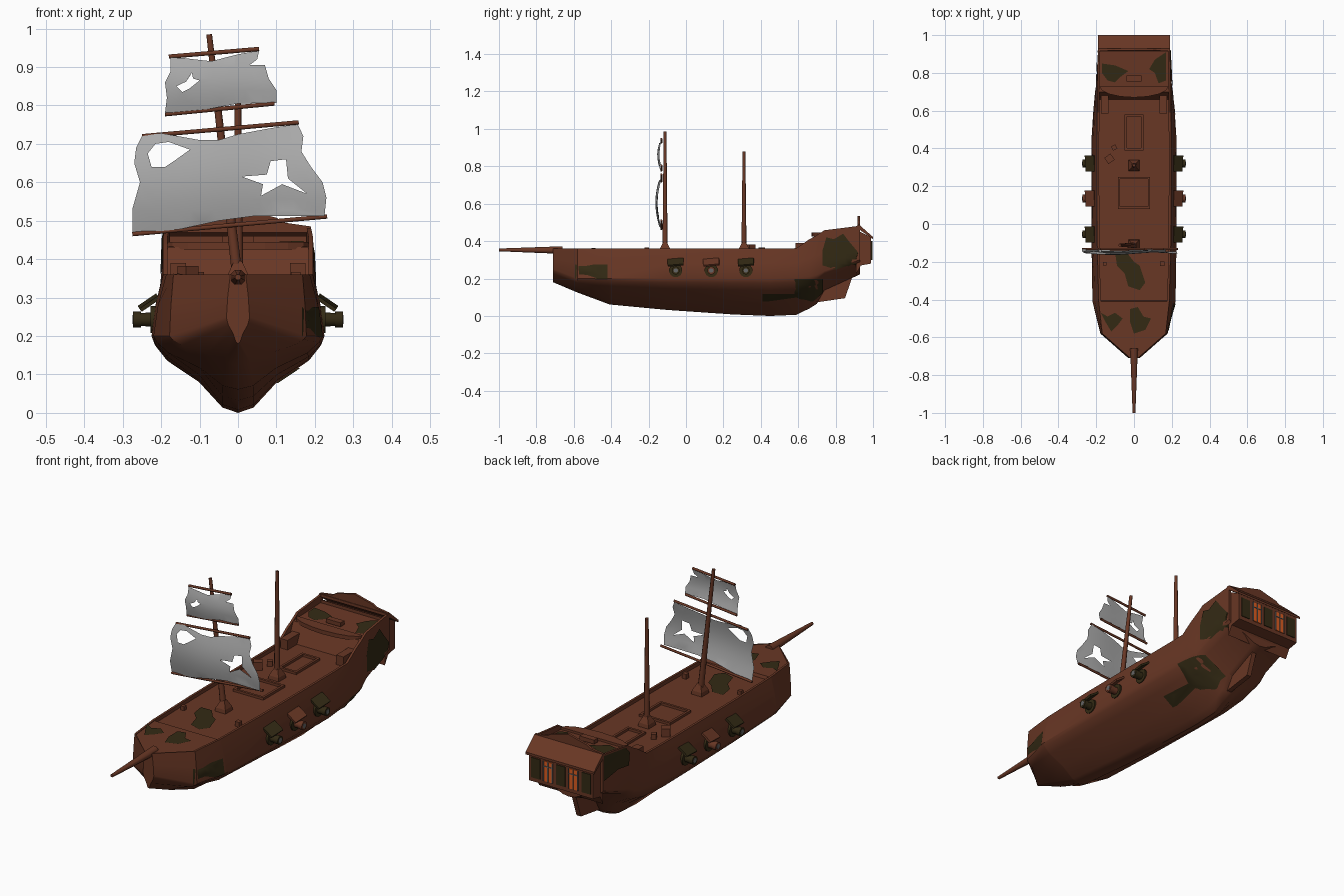
import bpy, bmesh, math
from mathutils import Vector, Matrix
from mathutils.bvhtree import BVHTree
from mathutils.geometry import delaunay_2d_cdt

if "Cube" in bpy.data.objects:
    bpy.data.objects.remove(bpy.data.objects["Cube"])


def mat(name, r, g, b):
    m = bpy.data.materials.new(name)
    m.diffuse_color = (r, g, b, 1)
    m.use_nodes = True
    m.node_tree.nodes["Principled BSDF"].inputs["Base Color"].default_value = m.diffuse_color
    return m


WOOD = mat("red brown wood", 0.14, 0.038, 0.018)
MOSS = mat("dark moss", 0.033, 0.023, 0.007)
SAIL = mat("grey canvas", 0.42, 0.42, 0.42)
GLOW = mat("orange glass", 0.72, 0.11, 0.015)
IRON = mat("grey iron", 0.13, 0.13, 0.13)


def make(name, verts, faces, m, smooth=None):
    me = bpy.data.meshes.new(name)
    me.from_pydata([tuple(v) for v in verts], [], faces)
    bm = bmesh.new()
    bm.from_mesh(me)
    bmesh.ops.recalc_face_normals(bm, faces=bm.faces)
    bm.to_mesh(me)
    bm.free()
    me.materials.append(m)
    if smooth:
        me.shade_smooth()
        me.set_sharp_from_angle(angle=math.radians(smooth))
    ob = bpy.data.objects.new(name, me)
    bpy.context.collection.objects.link(ob)
    return ob


def box(name, c, size, m, rot=(0, 0, 0)):
    v = [(x * size[0] / 2, y * size[1] / 2, z * size[2] / 2)
         for x in (-1, 1) for y in (-1, 1) for z in (-1, 1)]
    f = [(0, 1, 3, 2), (4, 6, 7, 5), (0, 4, 5, 1), (2, 3, 7, 6), (0, 2, 6, 4), (1, 5, 7, 3)]
    ob = make(name, v, f, m)
    ob.location, ob.rotation_euler = c, rot
    return ob


def rod(name, a, b, r1, r2, m, n=8):
    a, b = Vector(a), Vector(b)
    q = (b - a).to_track_quat('Z', 'Y')
    v = [p + q @ Vector((r * math.cos(t), r * math.sin(t), 0)) for p, r in ((a, r1), (b, r2))
         for t in [2 * math.pi * (i + .5) / n for i in range(n)]]
    f = [(i, (i + 1) % n, n + (i + 1) % n, n + i) for i in range(n)]
    return make(name, v, f + [tuple(range(n)), tuple(range(n, 2 * n))], m, 50)


def prism(name, pts, lo, hi, axis, m):
    """Extrude a 2D profile along an axis."""
    def put(p, d):
        q = list(p)
        q.insert(axis, d)
        return q
    n = len(pts)
    v = [put(p, lo) for p in pts] + [put(p, hi) for p in pts]
    f = [(i, (i + 1) % n, n + (i + 1) % n, n + i) for i in range(n)]
    return make(name, v, f + [tuple(range(n)), tuple(range(n, 2 * n))], m)


def inside(p, loop):
    hit = False
    for a, b in zip(loop, loop[1:] + loop[:1]):
        if (a[1] > p[1]) != (b[1] > p[1]) and p[0] < (b[0] - a[0]) * (p[1] - a[1]) / (b[1] - a[1]) + a[0]:
            hit = not hit
    return hit


def sheet(name, outline, holes, step, to3d, m):
    """Triangulated 2D outline with holes, mapped onto a 3D surface."""
    pts, edges = [], []
    for loop in [outline] + holes:
        s = len(pts)
        pts += [Vector(p) for p in loop]
        edges += [(s + i, s + (i + 1) % len(loop)) for i in range(len(loop))]
    us, vs = [p[0] for p in outline], [p[1] for p in outline]
    for i in range(1, int((max(us) - min(us)) / step) + 1):
        for j in range(1, int((max(vs) - min(vs)) / step) + 1):
            pts.append(Vector((min(us) + i * step, min(vs) + j * step)))
    res = delaunay_2d_cdt(pts, edges, [], 0, 1e-5)
    keep = []
    for f in res[2]:
        c = sum((res[0][i] for i in f), Vector((0, 0))) / len(f)
        if inside(c, outline) and not any(inside(c, h) for h in holes):
            keep.append(tuple(f))
    ob = make(name, [to3d(p[0], p[1]) for p in res[0]], keep, m, 60)
    bm = bmesh.new()
    bm.from_mesh(ob.data)
    bmesh.ops.delete(bm, geom=[v for v in bm.verts if not v.link_faces], context='VERTS')
    bm.to_mesh(ob.data)
    bm.free()
    return ob


# Hull: lofted stations (y, keel z, widest z, half width, rail z, rail half width, deck z)
stations = [(-.71, .18, .25, .03, .36, .02, .357), (-.58, .125, .2, .178, .36, .168, .357),
            (-.41, .062, .2, .22, .36, .187, .357), (-.405, .061, .2, .22, .36, .187, .342),
            (-.1, .032, .2, .225, .36, .195, .342), (.25, .008, .2, .225, .36, .196, .342),
            (.45, 0, .2, .225, .36, .196, .342), (.59, .006, .205, .216, .362, .195, .342),
            (.66, .04, .21, .21, .41, .195, .342), (.7, .065, .22, .206, .432, .195, .432),
            (.74, .135, .24, .2, .458, .195, .434), (.93, .222, .3, .19, .482, .19, .445)]
belly = [(0, 0), (.18, .07), (.45, .4), (.82, .68), (.96, .88), (1, 1)]
verts, faces = [], []
for y, k, zw, w, zr, wr, zd in stations:
    half = [(w * a, k + (zw - k) * b) for a, b in belly]
    half += [(w + (wr - w) * .35, zw + (zr - zw) * .5), (wr, zr), (wr * .94, zr), (wr * .94, zd), (0, zd)]
    ring = half + [(-x, z) for x, z in half[-2:0:-1]]
    verts += [(x, y, z) for x, z in ring]
n = len(ring)
for s in range(len(stations) - 1):
    faces += [(s * n + i, s * n + (i + 1) % n, (s + 1) * n + (i + 1) % n, (s + 1) * n + i) for i in range(n)]
faces += [tuple(range(n)), tuple(range(len(verts) - n, len(verts)))]
hull = make("hull", verts, faces, WOOD, 32)
hm = bmesh.new()
hm.from_mesh(hull.data)
tree = BVHTree.FromBMesh(hm)
hm.free()


# Moss patches, projected onto the hull
def on_hull(origin, direction):
    p, nrm = tree.ray_cast(Vector(origin), Vector(direction))[:2]
    if p is None:
        p, nrm = tree.find_nearest(Vector(origin) + Vector(direction) * .85)[:2]
    if nrm.dot(Vector(direction)) > 0:
        nrm = -nrm
    return p + nrm * .004


side_patches = [(1, [(-.59, .2), (-.42, .2), (-.42, .275), (-.59, .275)]),
                (1, [(.41, .08), (.68, .08), (.73, .13), (.73, .2), (.58, .2), (.58, .12), (.41, .12)]),
                (1, [(.73, .27), (.8, .25), (.86, .27), (.92, .255), (.92, .34), (.87, .4), (.84, .44),
                     (.79, .41), (.75, .42), (.73, .35)]),
                (-1, [(.74, .36), (.82, .37), (.925, .35), (.925, .475), (.76, .455), (.73, .42)])]
for s, o in side_patches:
    sheet("side_moss", o, [], .03, lambda u, v, s=s: on_hull((s, u, v), (-s, 0, 0)), MOSS)
deck_patches = [[(-.175, -.47), (-.14, -.49), (-.1, -.47), (-.06, -.5), (-.09, -.54), (-.12, -.57), (-.15, -.52)],
                [(-.02, -.45), (.02, -.44), (.05, -.49), (.09, -.5), (.06, -.56), (0, -.58), (-.02, -.52)],
                [(-.1, -.15), (-.04, -.15), (.0, -.2), (.03, -.22), (.06, -.31), (.03, -.35), (-.03, -.33),
                 (-.05, -.26), (-.09, -.22)],
                [(-.17, .85), (-.1, .84), (-.03, .81), (-.07, .78), (-.1, .75), (-.14, .76), (-.17, .8)],
                [(.08, .82), (.11, .87), (.17, .91), (.17, .76), (.13, .745), (.11, .8)]]
for o in deck_patches:
    sheet("deck_moss", o, [], .04, lambda u, v: on_hull((u, v, 1), (0, 0, -1)), MOSS)

# Quarterdeck lip with curved front edge, and side steps
arc = [(.184 * math.sin(t), .73 - .06 * math.cos(t)) for t in [math.pi * (i / 8 - .5) for i in range(9)]]
prism("quarterdeck_lip", arc, .425, .445, 2, WOOD)
for s in (-1, 1):
    box("side_step", (s * .155, .65, .365), (.04, .13, .05), WOOD)
box("quarterdeck_bench", (0, .77, .45), (.08, .03, .02), WOOD)

# Stern gallery, roof, crest and windows
prism("stern_gallery", [(.91, .225), (.935, .27), (.99, .28), (.99, .42), (.91, .46)], -.178, .178, 0, WOOD)
prism("gallery_roof", [(.915, .47), (1, .41), (1, .422), (.93, .484), (.915, .484)], -.19, .19, 0, WOOD)
crest = [(-.19, .47), (-.19, .485), (-.12, .495), (-.1, .508), (-.05, .52), (0, .533)]
crest += [(-x, z) for x, z in crest[-2::-1]]
prism("stern_crest", crest, .918, .93, 1, WOOD)
for i in range(5):
    x = -.14 + .07 * i
    lit = i % 2 == 1
    box("stern_window" if lit else "stern_panel", (x, .991, .35), (.05, .006, .1), GLOW if lit else MOSS)
    if lit:
        for d in (-.025, 0, .025):
            box("window_bar", (x + d, .994, .35), (.004, .006, .1), IRON)
        box("window_crossbar", (x, .994, .375), (.05, .006, .004), IRON)
prism("rudder", [(.68, .07), (.85, .095), (.89, .21), (.73, .22)], -.012, .012, 0, WOOD)

# Cannons with ports and tilted lids
for s in (-1, 1):
    for i, y in enumerate((-.055, .135, .32)):
        rod("cannon_port", (s * .19, y, .243), (s * .228, y, .243), .036, .036, MOSS, 12)
        c = WOOD if i == 1 else MOSS
        rod("cannon_barrel", (s * .2, y, .243), (s * .268, y, .243), .02, .017, c, 12)
        rod("cannon_muzzle", (s * .252, y, .243), (s * .273, y, .243), .021, .021, c, 12)
        rod("cannon_bore", (s * .27, y, .243), (s * .274, y, .243), .012, .012, IRON, 12)
        box("port_lid", (s * .232, y, .287), (.058, .085, .01), c, (.1, s * .6, 0))

# Masts, collars and bowsprit
for name, y, top in (("foremast", -.112, (-.075, -.112, .985)), ("mainmast", .31, (0, .31, .88))):
    rod(name, (0, y, .34), top, .015, .008, WOOD)
    rod(name + "_collar", (0, y, .34), (0, y, .36), .042, .038, WOOD, 4)
    rod(name + "_flare", (0, y, .36), (0, y, .395), .038, .014, WOOD, 4)
rod("bowsprit", (0, -.66, .352), (0, -1, .353), .022, .008, WOOD)

# Deck hatches and loose crates
for y, w, l in ((.165, .17, .17), (.485, .1, .19)):
    for s in (-1, 1):
        box("hatch_side", (s * (w / 2 - .006), y, .346), (.012, l, .016), WOOD)
        box("hatch_end", (0, y + s * (l / 2 - .006), .346), (w, .012, .016), WOOD)
for x, y, d, r in ((-.13, .345, .04, .6), (-.105, .405, .025, .5), (.15, -.21, .024, 0), (-.155, -.21, .02, 0)):
    box("crate", (x, y, .342 + d / 2), (d, d, d), WOOD, (0, 0, r))

# Torn sails and their yards
lower = [(-.25, .72), (-.2, .728), (-.1, .71), (-.05, .71), (0, .725), (.08, .74), (.155, .752), (.17, .72),
         (.165, .68), (.19, .64), (.22, .6), (.23, .56), (.225, .512), (.04, .512), (-.05, .5), (-.15, .478),
         (-.275, .466), (-.275, .53), (-.255, .6), (-.27, .65), (-.265, .69)]
lower_holes = [[(-.235, .675), (-.215, .7), (-.18, .705), (-.125, .685), (-.16, .66), (-.19, .64), (-.225, .64)],
               [(.01, .615), (.075, .62), (.085, .655), (.125, .66), (.13, .61), (.18, .57), (.115, .595),
                (.06, .565), (.065, .595)]]
upper = [(-.175, .925), (-.14, .923), (-.07, .915), (0, .933), (.055, .943), (.05, .92), (.03, .905), (.07, .905),
         (.08, .87), (.1, .84), (.1, .807), (0, .805), (-.08, .79), (-.19, .78), (-.185, .82), (-.19, .86),
         (-.175, .89)]
upper_hole = [(-.16, .85), (-.135, .862), (-.12, .885), (-.117, .87), (-.1, .865), (-.125, .845), (-.145, .835)]


def bulge(z0, z1, depth):
    return lambda x, z: (x, -.133 - depth * math.sin(math.pi * min(1, max(0, (z - z0) / (z1 - z0))))
                         + .006 * math.sin(14 * x), z)


sheet("lower_sail", lower, lower_holes, .03, bulge(.46, .75, .025), SAIL)
sheet("upper_sail", upper, [upper_hole], .03, bulge(.78, .94, .015), SAIL)
for a, za, b, zb in ((-.18, .927, .055, .947), (-.19, .777, .095, .805), (-.25, .72, .158, .756), (-.275, .465, .232, .511)):
    rod("yard", (a, -.132, za), (b, -.132, zb), .006, .006, WOOD)
